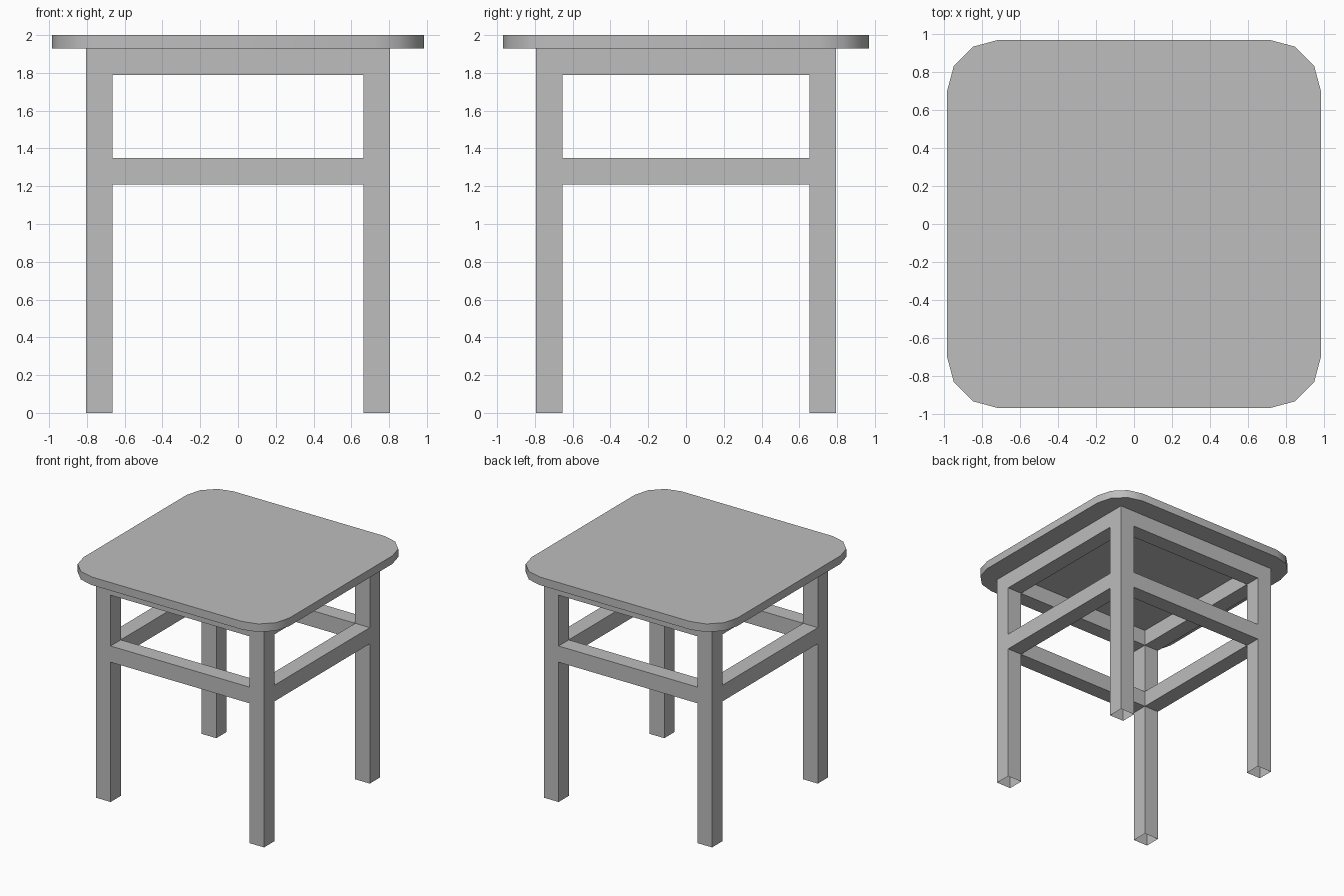
import bpy, bmesh, math

cube = bpy.data.objects.get("Cube")
if cube:
    bpy.data.objects.remove(cube, do_unlink=True)

grey = bpy.data.materials.new("plain grey")
grey.use_nodes = True
colour = (0.51, 0.51, 0.51, 1)
grey.diffuse_color = colour
grey.node_tree.nodes["Principled BSDF"].inputs["Base Color"].default_value = colour

X, Y = 0.805, 0.793      # outer faces of the frame
T = 0.14                 # timber thickness
SEAT_Z, TOP = 1.93, 2.0


def finish(name, bm):
    mesh = bpy.data.meshes.new(name)
    bm.to_mesh(mesh)
    bm.free()
    mesh.materials.append(grey)
    obj = bpy.data.objects.new(name, mesh)
    bpy.context.collection.objects.link(obj)
    return obj


def timber(name, centre, size, axis):
    """Box with open ends along the given axis."""
    bm = bmesh.new()
    bmesh.ops.create_cube(bm, size=1)
    bmesh.ops.scale(bm, vec=size, verts=bm.verts)
    bmesh.ops.translate(bm, vec=centre, verts=bm.verts)
    bm.normal_update()
    ends = [f for f in bm.faces if abs(f.normal[axis]) > 0.9]
    bmesh.ops.delete(bm, geom=ends, context='FACES_ONLY')
    return finish(name, bm)


# Legs, hollow at the foot
for sx, side in ((1, "left"), (-1, "right")):
    for sy, end in ((-1, "front"), (1, "back")):
        timber(f"{end}_{side}_leg",
               (sx * (X - T / 2), sy * (Y - T / 2), SEAT_Z / 2),
               (T, T, SEAT_Z), 2)

# Aprons under the seat and stretchers below them, flush with the legs
for part, z in (("apron", SEAT_Z - T / 2), ("stretcher", 1.28)):
    for s, end, side in ((-1, "front", "right"), (1, "back", "left")):
        timber(f"{end}_{part}", (0, s * (Y - T / 2), z),
               (2 * (X - T), T, T), 0)
        timber(f"{side}_{part}", (s * (X - T / 2), 0, z),
               (T, 2 * (Y - T), T), 1)

# Seat slab with faceted round corners
corner = [(0.985, 0.705), (0.95, 0.835), (0.85, 0.935), (0.72, 0.97)]
outline = (corner + [(-x, y) for x, y in reversed(corner)]
           + [(-x, -y) for x, y in corner]
           + [(x, -y) for x, y in reversed(corner)])
bm = bmesh.new()
base = bm.faces.new([bm.verts.new((x, y, SEAT_Z)) for x, y in outline])
slab = bmesh.ops.extrude_face_region(bm, geom=[base], use_keep_orig=True)
lifted = [v for v in slab["geom"] if isinstance(v, bmesh.types.BMVert)]
bmesh.ops.translate(bm, vec=(0, 0, TOP - SEAT_Z), verts=lifted)
bmesh.ops.recalc_face_normals(bm, faces=bm.faces)
seat = finish("seat", bm)

bpy.ops.object.select_all(action='DESELECT')
seat.select_set(True)
bpy.context.view_layer.objects.active = seat
bpy.ops.object.shade_smooth_by_angle(angle=math.radians(40))
